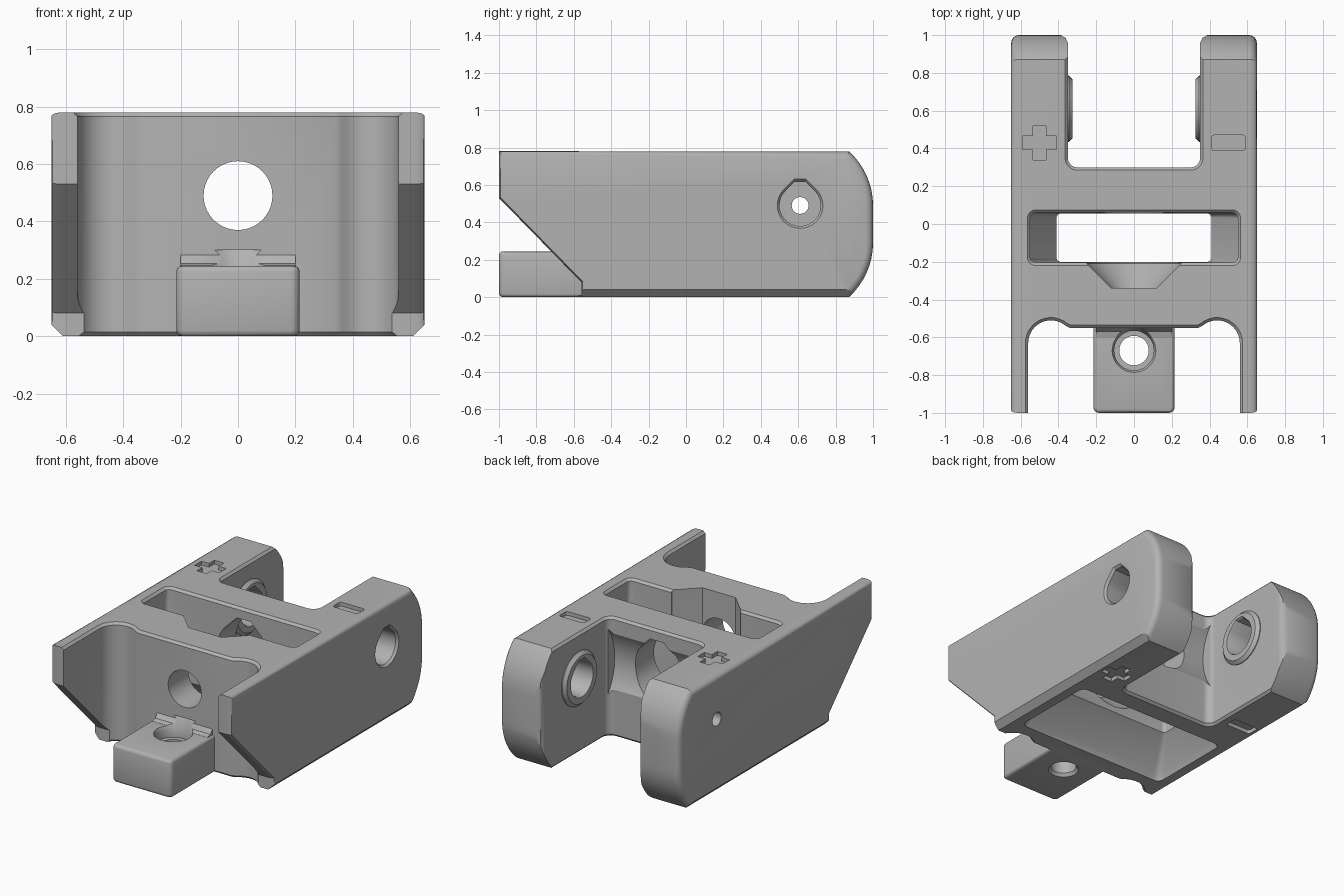
import bpy, bmesh
from math import sin, cos, pi, radians
from mathutils import Vector

if "Cube" in bpy.data.objects:
    bpy.data.objects.remove(bpy.data.objects["Cube"])

grey = bpy.data.materials.new("plain_grey")
grey.use_nodes = True
GREY = (0.45, 0.45, 0.45, 1)
grey.diffuse_color = GREY
grey.node_tree.nodes["Principled BSDF"].inputs["Base Color"].default_value = GREY

PIVOT = (0.61, 0.49)
BORE_Z = 0.49
TOP = 0.78


def arc(cx, cy, r, a0, a1, n=8):
    return [(cx + r * cos(radians(a0 + (a1 - a0) * i / n)),
             cy + r * sin(radians(a0 + (a1 - a0) * i / n))) for i in range(n + 1)]


def circle(cx, cy, r, n=40):
    return arc(cx, cy, r, 0, 360, n)[:-1]


def rounded_rect(x0, x1, y0, y1, r):
    return (arc(x0 + r, y0 + r, r, 180, 270, 4) + arc(x1 - r, y0 + r, r, 270, 360, 4)
            + arc(x1 - r, y1 - r, r, 0, 90, 4) + arc(x0 + r, y1 - r, r, 90, 180, 4))


def teardrop(cx, cy, r):
    """Round hole whose top runs at 45 degrees into a flat roof."""
    flat = r * 1.15
    half = r * 1.414 - flat
    return arc(cx, cy, r, 135, 405, 32) + [(cx + half, cy + flat), (cx - half, cy + flat)]


def inset(points, d):
    """Move a counter-clockwise outline inwards; d is a number or a rule."""
    result = []
    for i, p in enumerate(points):
        a, b, c = Vector(points[i - 1]), Vector(p), Vector(points[(i + 1) % len(points)])
        e1, e2 = (b - a).normalized(), (c - b).normalized()
        n1, n2 = Vector((-e1.y, e1.x)), Vector((-e2.y, e2.x))
        step = d(p) if callable(d) else d
        result.append(tuple(b + (n1 + n2) / (1 + n1.dot(n2)) * step))
    return result


def loft(name, axis, layers):
    """Closed solid through (position, outline) layers along an axis."""
    place = {"X": lambda t, p: (t, p[0], p[1]),
             "Y": lambda t, p: (p[0], t, p[1]),
             "Z": lambda t, p: (p[0], p[1], t)}[axis]
    bm = bmesh.new()
    rings = [[bm.verts.new(place(t, p)) for p in outline] for t, outline in layers]
    for low, high in zip(rings, rings[1:]):
        for i in range(len(low)):
            bm.faces.new((low[i - 1], low[i], high[i], high[i - 1]))
    bm.faces.new(rings[0])
    bm.faces.new(rings[-1])
    bmesh.ops.recalc_face_normals(bm, faces=bm.faces)
    mesh = bpy.data.meshes.new(name)
    bm.to_mesh(mesh)
    bm.free()
    mesh.materials.append(grey)
    obj = bpy.data.objects.new(name, mesh)
    bpy.context.collection.objects.link(obj)
    return obj


def prism(name, axis, t0, t1, outline):
    return loft(name, axis, [(t0, outline), (t1, outline)])


def combine(target, tool, operation="DIFFERENCE"):
    tool.hide_render = True
    mod = target.modifiers.new(tool.name, "BOOLEAN")
    mod.operation, mod.object, mod.solver = operation, tool, "EXACT"
    bpy.context.view_layer.objects.active = target
    bpy.ops.object.modifier_apply(modifier=mod.name)
    bpy.data.objects.remove(tool)


def lipped(name, outline):
    """Vertical cutter with chamfered rims at top and bottom."""
    wide = inset(outline, -0.025)
    return loft(name, "Z", [(-0.01, wide), (0.015, outline),
                            (TOP - 0.015, outline), (TOP + 0.01, wide)])


# Main block from the side profile, rounded around the rear ends
profile = ([(-1, 0.53), (-0.56, 0.08), (-0.56, 0)]
           + arc(PIVOT[0], 0.29, 0.39, -48, 0) + arc(*PIVOT, 0.39, 0, 48)
           + [(-1, TOP)])
layers = []
for i in range(5):
    a = i * pi / 8
    amount = 0.04 * (1 - cos(a))
    rule = lambda p: amount if p[0] > 0.8 else amount * 0.3
    layers.append((0.65 - 0.04 * (1 - sin(a)), inset(profile, rule)))
body = loft("bracket_body", "X", [(-x, o) for x, o in reversed(layers)] + layers)

# Chamfers along the lower sides
for s in (-1, 1):
    combine(body, prism("side_chamfer", "Y", -0.9, 1.1,
                        [(s * 0.60, -0.01), (s * 0.66, 0.05), (s * 0.7, -0.01)]))

# Rear gap between the arms, with the clearance swept around the pivot
flare = [(0.35, 0.96), (0.362, 0.985), (0.39, 1.001), (0.39, 1.2)]
gap = (arc(-0.3, 0.35, 0.05, 180, 270) + arc(0.3, 0.35, 0.05, 270, 360)
       + flare + [(-x, y) for x, y in reversed(flare)])
combine(body, lipped("rear_gap", gap))
combine(body, prism("pivot_clearance", "X", -0.34, 0.34, circle(*PIVOT, 0.36, 64)))

# Front pocket with a rounded corner beside each thin arm
right = [(0.56, -1.2)] + arc(0.44, -0.63, 0.12, 0, 130, 12) + [(0.34, -0.55)]
combine(body, lipped("front_pocket", right + [(-x, y) for x, y in reversed(right)]))

# Central window, narrowing to a waist and opening again below
window = rounded_rect(-0.55, 0.55, -0.205, 0.06, 0.03)
waist = rounded_rect(-0.41, 0.41, -0.2, 0.055, 0.02)
combine(body, loft("window", "Z", [
    (-0.01, rounded_rect(-0.55, 0.55, -0.42, 0.17, 0.04)), (0.05, rounded_rect(-0.53, 0.53, -0.39, 0.15, 0.04)),
    (0.2, waist), (0.3, waist), (0.5, window), (TOP - 0.015, window),
    (TOP + 0.01, inset(window, -0.025))]))


# Tapered seat in the window's front wall, open to the top
def seat(r):
    return arc(0, BORE_Z, r, 180, 360, 24) + [(r, 1), (-r, 1)]


combine(body, loft("bore_seat", "Y", [(-0.1, seat(0.25)), (-0.21, seat(0.25)),
                                      (-0.34, seat(0.12))]))

# Bores through the front wall and the rear crossbar
combine(body, prism("front_bore", "Y", -0.7, -0.15, circle(0, BORE_Z, 0.12)))
combine(body, prism("rear_bore", "Y", 0, 0.4, teardrop(0, BORE_Z, 0.19)))

# Pivot bosses on the inner faces of the arms
for s in (-1, 1):
    combine(body, loft("pivot_boss", "X", [(s * 0.42, circle(*PIVOT, 0.175)), (s * 0.345, circle(*PIVOT, 0.175)),
                                           (s * 0.325, circle(*PIVOT, 0.155))]), "UNION")

# Pivot holes: open through the left arm, blind with a pin hole in the right arm
big, rim = teardrop(*PIVOT, 0.11), teardrop(*PIVOT, 0.13)
combine(body, loft("left_pivot_hole", "X", [(0.3, rim), (0.335, big), (0.635, big), (0.66, rim)]))
combine(body, loft("right_pivot_hole", "X", [(-0.55, big), (-0.335, big), (-0.3, rim)]))
combine(body, prism("pin_hole", "X", -0.7, -0.4, circle(*PIVOT, 0.045, 24)))

# Front tab with rounded edges and a countersunk screw hole
tab = prism("front_tab", "Z", 0, 0.245, rounded_rect(-0.215, 0.215, -1, -0.5, 0.03))
bm = bmesh.new()
bm.from_mesh(tab.data)
rims = [e for e in bm.edges if abs(e.verts[0].co.z - e.verts[1].co.z) < 0.001]
bmesh.ops.bevel(bm, geom=rims, offset=0.02, segments=3, profile=0.5, affect="EDGES")
bm.to_mesh(tab.data)
bm.free()
combine(body, tab, "UNION")

# Sloped fillet where the tab meets the wall
combine(body, prism("tab_fillet", "X", -0.2, 0.2,
                    [(-0.6, 0.235), (-0.6, 0.246), (-0.57, 0.254), (-0.548, 0.285),
                     (-0.53, 0.285), (-0.53, 0.235)]), "UNION")
combine(body, loft("screw_hole", "Z", [
    (-0.01, circle(0, -0.67, 0.1)), (0.02, circle(0, -0.67, 0.078)),
    (0.17, circle(0, -0.67, 0.078)), (0.171, circle(0, -0.67, 0.105)),
    (0.225, circle(0, -0.67, 0.105)), (0.3, circle(0, -0.67, 0.145))]))

# Engraved polarity marks on the top and, swapped over, underneath
w, r = 0.035, 0.09
plus = [(w, -r), (w, -w), (r, -w), (r, w), (w, w), (w, r),
        (-w, r), (-w, w), (-r, w), (-r, -w), (-w, -w), (-w, -r)]
for s, z0, z1 in ((-1, TOP - 0.025, TOP + 0.02), (1, -0.02, 0.025)):
    combine(body, prism("plus_mark", "Z", z0, z1, [(x + s * 0.5, y + 0.43) for x, y in plus]))
    combine(body, prism("minus_mark", "Z", z0, z1,
                        rounded_rect(-s * 0.5 - r, -s * 0.5 + r, 0.39, 0.47, 0.015)))

# Smooth the curves and keep the machined edges crisp
bpy.ops.object.select_all(action="DESELECT")
body.select_set(True)
bpy.context.view_layer.objects.active = body
bpy.ops.object.shade_smooth_by_angle(angle=radians(30))
